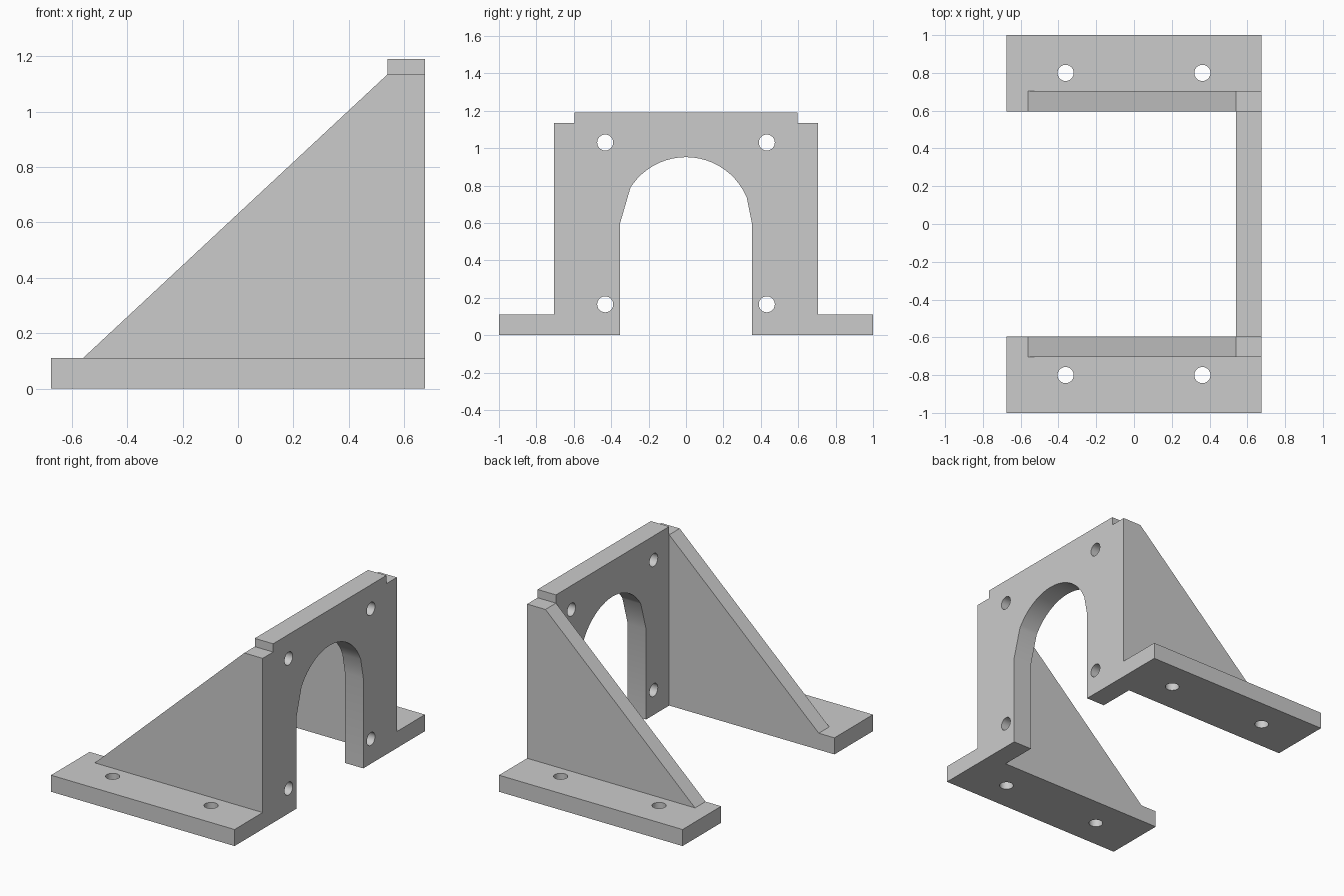
import bpy, bmesh, math
from mathutils import Vector

cube = bpy.data.objects.get("Cube")
if cube:
    bpy.data.objects.remove(cube, do_unlink=True)

# Single grey material
grey = bpy.data.materials.new("plain grey")
grey.use_nodes = True
grey.diffuse_color = (0.6, 0.6, 0.6, 1)
grey.node_tree.nodes["Principled BSDF"].inputs["Base Color"].default_value = (0.6, 0.6, 0.6, 1)

HALF_X = 0.675
PLATE_X = 0.54
INNER_Y, WALL_Y = 0.595, 0.705
FOOT_Z, WALL_Z, PLATE_Z = 0.11, 1.135, 1.19
HOLE_R = 0.043


def prism(name, profile, axis, start, end):
    """Extrude a 2D profile along an axis; the profile uses the other two axes in order."""
    bm = bmesh.new()

    def place(p, depth):
        co = list(p)
        co.insert("xyz".index(axis), depth)
        return Vector(co)

    face = bm.faces.new([bm.verts.new(place(p, start)) for p in profile])
    out = bmesh.ops.extrude_face_region(bm, geom=[face])
    shift = place((0, 0), end - start)
    bmesh.ops.translate(bm, vec=shift, verts=[v for v in out["geom"] if isinstance(v, bmesh.types.BMVert)])
    bmesh.ops.recalc_face_normals(bm, faces=bm.faces)
    mesh = bpy.data.meshes.new(name)
    bm.to_mesh(mesh)
    bm.free()
    mesh.materials.append(grey)
    obj = bpy.data.objects.new(name, mesh)
    bpy.context.collection.objects.link(obj)
    return obj


def rectangle(a0, a1, b0, b1):
    return [(a0, b0), (a1, b0), (a1, b1), (a0, b1)]


def arc(cx, cy, r, degrees):
    return [(cx + r * math.cos(math.radians(d)), cy + r * math.sin(math.radians(d))) for d in degrees]


def activate(obj):
    bpy.ops.object.select_all(action="DESELECT")
    obj.select_set(True)
    bpy.context.view_layer.objects.active = obj


def drill(obj, centres, axis, start, end):
    """Cut round bolt holes through a part and shade them smoothly."""
    activate(obj)
    for cx, cy in centres:
        cutter = prism("drill", arc(cx, cy, HOLE_R, range(0, 360, 15)), axis, start, end)
        cutter.hide_render = True
        mod = obj.modifiers.new("hole", "BOOLEAN")
        mod.operation, mod.solver, mod.object = "DIFFERENCE", "EXACT", cutter
        activate(obj)
        bpy.ops.object.modifier_apply(modifier=mod.name)
        bpy.data.objects.remove(cutter, do_unlink=True)
    activate(obj)
    bpy.ops.object.shade_smooth_by_angle(angle=math.radians(25))


# Upright plate with an arched opening
opening = arc(0, 0.6, 0.352, [0, 22.5] + list(range(30, 148, 6)) + [147.5, 180])
plate_outline = [(INNER_Y, PLATE_Z), (INNER_Y, 0), (0.352, 0)] + opening + [
    (-0.352, 0), (-INNER_Y, 0), (-INNER_Y, PLATE_Z)]
plate = prism("upright_plate", plate_outline, "x", PLATE_X, HALF_X)
drill(plate, [(y, z) for y in (-0.432, 0.432) for z in (0.165, 1.03)], "x", 0.4, 0.8)

# Sloped side walls and bolted feet on both sides
wall_outline = [(-0.56, FOOT_Z), (HALF_X, FOOT_Z), (HALF_X, WALL_Z), (PLATE_X, WALL_Z)]
for side, s in (("right", -1), ("left", 1)):
    prism(side + "_side_wall", wall_outline, "y", s * INNER_Y, s * WALL_Y)
    lo, hi = sorted((s * INNER_Y, s))
    foot = prism(side + "_foot", rectangle(-HALF_X, HALF_X, lo, hi), "z", 0, FOOT_Z)
    drill(foot, [(x, s * 0.8) for x in (-0.362, 0.362)], "z", -0.1, 0.3)
